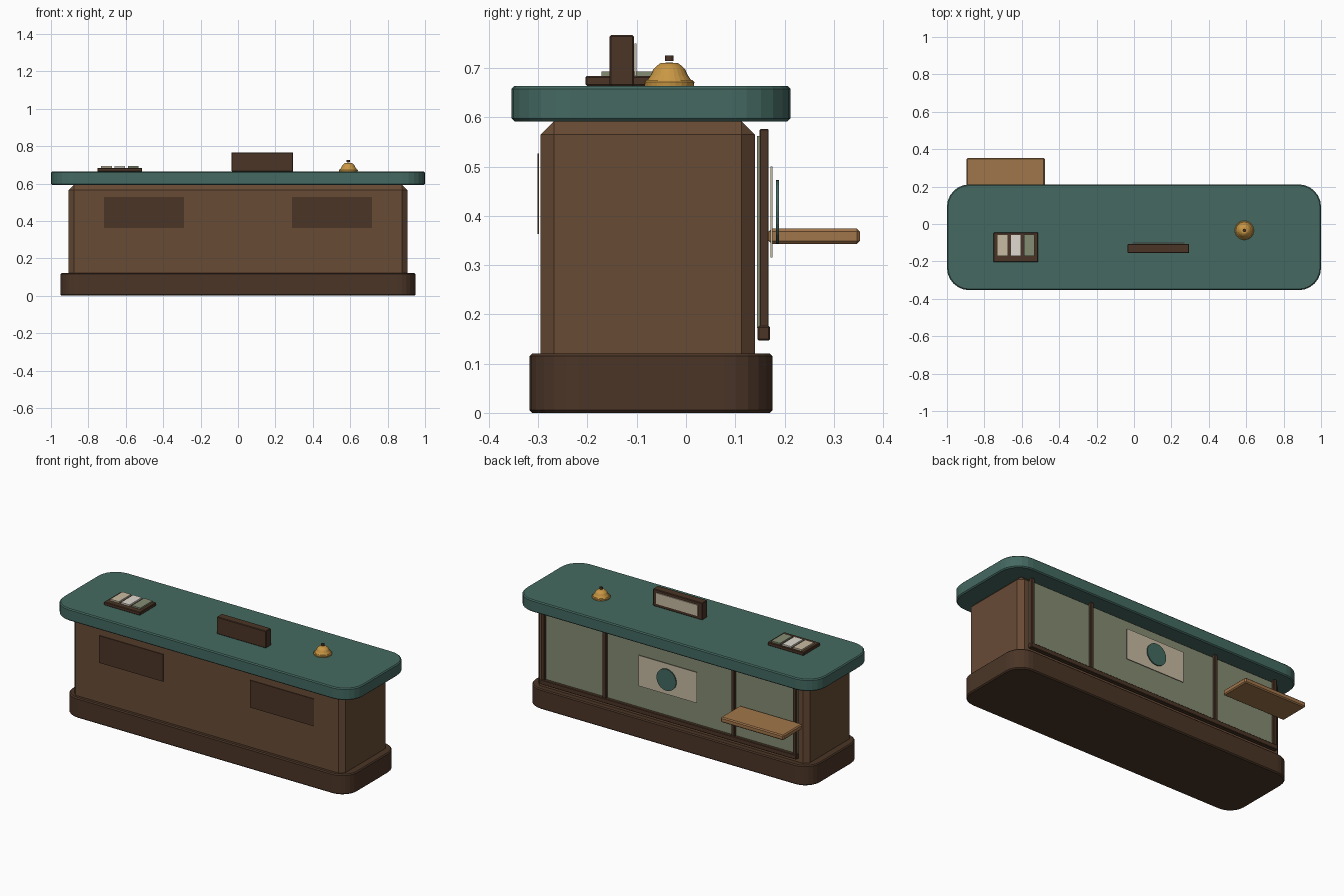
import bpy, bmesh, math

if "Cube" in bpy.data.objects:
    bpy.data.objects.remove(bpy.data.objects["Cube"])

def material(name, rgb):
    m = bpy.data.materials.new(name)
    m.diffuse_color = (*[(c / 255) ** 2.2 for c in rgb], 1)
    m.use_nodes = True
    m.node_tree.nodes["Principled BSDF"].inputs["Base Color"].default_value = m.diffuse_color
    return m

WOOD = material("wood", (103, 76, 56))
DARK = material("dark_wood", (76, 56, 43))
TEAL = material("teal", (70, 105, 97))
SAGE = material("sage", (131, 139, 114))
OAK = material("oak", (160, 117, 76))
BRASS = material("brass", (200, 150, 70))
CREAM = material("cream", (198, 185, 160))
WHITE = material("off_white", (222, 217, 207))

def finish(name, bm, mat):
    bmesh.ops.recalc_face_normals(bm, faces=bm.faces[:])
    me = bpy.data.meshes.new(name)
    bm.to_mesh(me)
    bm.free()
    me.materials.append(mat)
    ob = bpy.data.objects.new(name, me)
    bpy.context.collection.objects.link(ob)
    return ob

def box(name, xr, yr, zr, mat, bevel=0, corner=0):
    """Box from ranges; corner rounds the vertical edges, bevel chamfers the rims."""
    bm = bmesh.new()
    bmesh.ops.create_cube(bm, size=1)
    for v in bm.verts:
        v.co = [(r[0] + r[1]) / 2 + c * (r[1] - r[0]) for c, r in zip(v.co, (xr, yr, zr))]
    if corner:
        up = [e for e in bm.edges if abs(e.verts[0].co.z - e.verts[1].co.z) > 1e-5]
        bmesh.ops.bevel(bm, geom=up, offset=corner, segments=6, profile=0.5, affect='EDGES')
        rim = [e for e in bm.edges if abs(e.verts[0].co.z - e.verts[1].co.z) < 1e-5]
    else:
        rim = bm.edges[:]
    if bevel:
        bmesh.ops.bevel(bm, geom=rim, offset=bevel, segments=1, profile=0.5, affect='EDGES')
    return finish(name, bm, mat)

def lathe(name, profile, centre, mat, axis='Z', steps=24):
    """Revolve (radius, height) points, closing both ends."""
    bm = bmesh.new()
    rings = []
    for r, h in profile:
        ring = []
        for i in range(steps):
            a = 2 * math.pi * i / steps
            u, w = r * math.cos(a), r * math.sin(a)
            p = (u, w, h) if axis == 'Z' else (u, h, w)
            ring.append(bm.verts.new([c + d for c, d in zip(centre, p)]))
        rings.append(ring)
    for a, b in zip(rings, rings[1:]):
        for i in range(steps):
            j = (i + 1) % steps
            bm.faces.new((a[i], a[j], b[j], b[i]))
    bm.faces.new(rings[0])
    bm.faces.new(rings[-1])
    return finish(name, bm, mat)

# main desk
box("plinth", (-.95, .95), (-.318, .176), (0, .121), DARK, .006, .1)
box("body", (-.905, .905), (-.295, .14), (.08, .592), WOOD, .027)
box("countertop", (-1, 1), (-.354, .212), (.592, .664), TEAL, .006, .12)

# inset panels on the front
for side, s in (("left", -1), ("right", 1)):
    box("front_panel_" + side, sorted((s * .29, s * .717)), (-.302, -.298), (.363, .527), DARK)

# framed back with posts and rail
box("back_panel", (-.85, .85), (.144, .152), (.172, .562), SAGE)
for i, x in enumerate((-.84, -.43, .43, .84)):
    box(f"back_post_{i + 1}", (x - .011, x + .011), (.149, .168), (.172, .576), DARK, .002)
box("back_rail", (-.855, .855), (.145, .171), (.147, .176), DARK, .003)

# information board and disc
box("board", (-.195, .195), (.172, .176), (.315, .5), CREAM)
lathe("board_disc", [(.065, 0), (.065, .006)], (0, .183, .408), TEAL, 'Y', 32)

# fold-out shelf at the back
box("shelf", (-.896, -.477), (.168, .353), (.343, .374), OAK, .006)

# leaflet tray
box("leaflet_tray", (-.752, -.512), (-.204, -.046), (.664, .684), DARK, .003)
for i, (x, m) in enumerate(((-.704, CREAM), (-.632, WHITE), (-.56, SAGE))):
    box(f"leaflet_{i + 1}", (x - .029, x + .029), (-.172, -.055), (.683, .693), m)

# desk plaque
box("plaque_block", (-.034, .295), (-.155, -.106), (.664, .767), DARK, .003)
box("plaque_plate", (-.008, .269), (-.105, -.1), (.684, .75), CREAM)

# counter bell
spot = (.59, -.034, 0)
lathe("bell_base", [(.05, .664), (.051, .672), (.047, .676)], spot, BRASS)
lathe("bell_dome", [(.045, .675), (.038, .685), (.032, .698), (.026, .704), (.018, .71), (.006, .711)], spot, BRASS)
lathe("bell_button", [(.009, .714), (.009, .726)], spot, DARK, steps=12)
